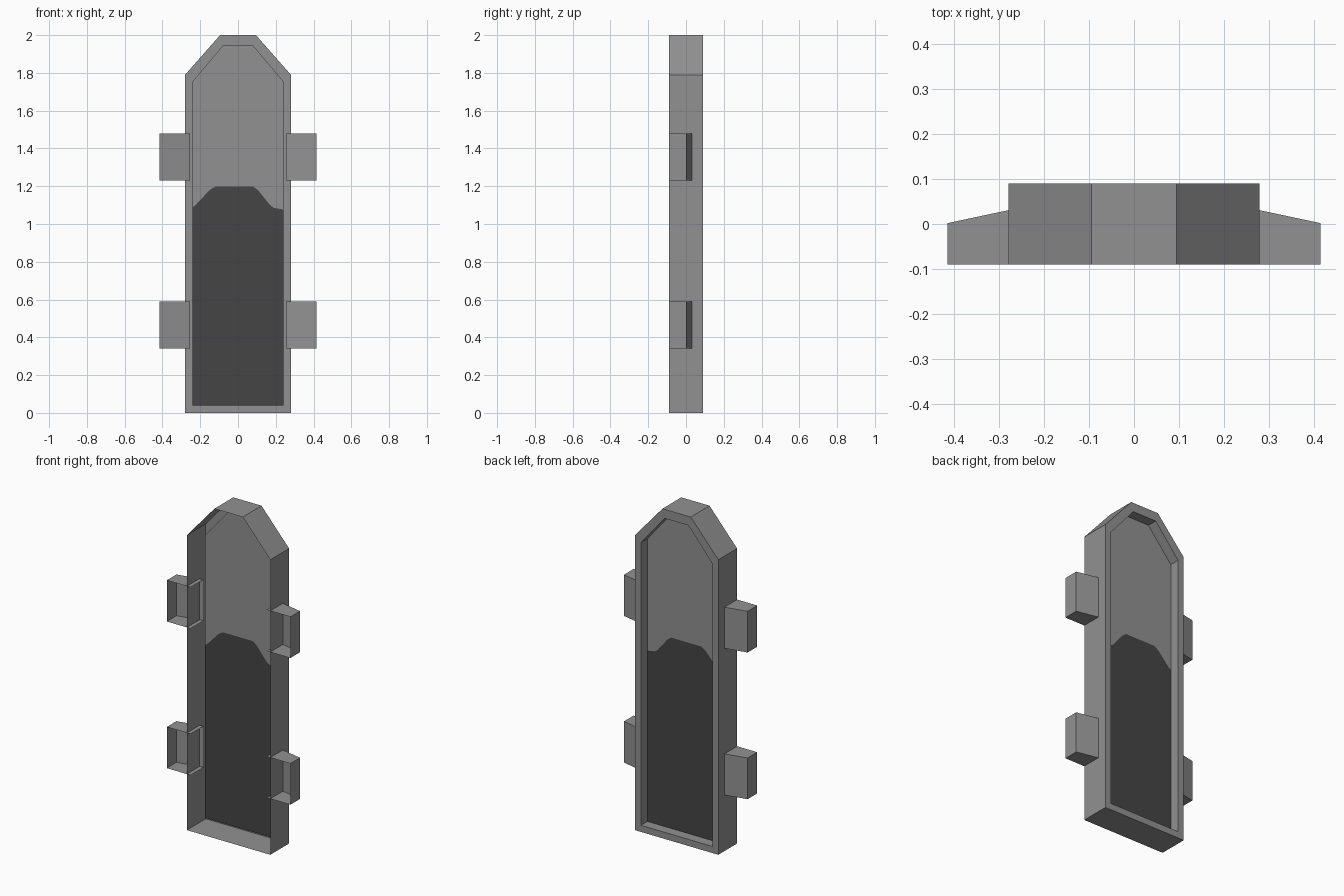
import bpy

if "Cube" in bpy.data.objects:
    bpy.data.objects.remove(bpy.data.objects["Cube"])


def material(name, v):
    m = bpy.data.materials.new(name)
    m.diffuse_color = (v, v, v, 1)
    m.use_nodes = True
    m.node_tree.nodes["Principled BSDF"].inputs["Base Color"].default_value = m.diffuse_color
    return m


grey = material("grey", 0.285)
charcoal = material("charcoal", 0.06)


def build(name, verts, faces, mat):
    me = bpy.data.meshes.new(name)
    me.from_pydata(verts, [], faces)
    me.materials.append(mat)
    ob = bpy.data.objects.new(name, me)
    bpy.context.collection.objects.link(ob)
    return ob


def outline(w, z0, z1, wt, zt):
    # Chamfer-topped outline, counter-clockwise seen from the front
    return [(-w, z0), (w, z0), (w, z1), (wt, zt), (-wt, zt), (-w, z1)]


outer = outline(0.28, 0.0, 1.79, 0.095, 2.0)
inner = outline(0.24, 0.04, 1.755, 0.08, 1.945)
PANEL_Y = 0.028

# Frame: side walls open at the front, flat back rim and recess walls
loops = [(outer, -0.09), (outer, 0.09), (inner, 0.09), (inner, PANEL_Y)]
verts = [(x, y, z) for pts, y in loops for x, z in pts]
faces = []
for k in range(len(loops) - 1):
    for i in range(6):
        j = (i + 1) % 6
        faces.append((k * 6 + i, k * 6 + 6 + i, k * 6 + 6 + j, k * 6 + j)[::-1])
build("frame", verts, faces, grey)

# Recessed panel, split along a stepped line: dark below, grey above
split = [(-0.24, 1.09), (-0.225, 1.10), (-0.15, 1.18), (-0.12, 1.198),
         (0.08, 1.198), (0.105, 1.18), (0.17, 1.10), (0.19, 1.085), (0.24, 1.077)]
lower = inner[:2] + split[::-1]
upper = split + inner[2:]
for name, pts, mat in (("lower_panel", lower, charcoal), ("upper_panel", upper, grey)):
    build(name, [(x, PANEL_Y, z) for x, z in pts],
          [tuple(range(len(pts)))[::-1]], mat)

# Side brackets: hollow wedges, open at the front and at the inner end
profile = [(0.255, 0.036), (0.415, 0.002), (0.415, -0.09), (0.255, -0.09)]
for name, z in (("lower_bracket", 0.34), ("upper_bracket", 1.23)):
    verts = [(x, y, z + h) for h in (0, 0.25) for x, y in profile]
    faces = [(0, 1, 2, 3), (7, 6, 5, 4), (0, 4, 5, 1), (1, 5, 6, 2)]
    ob = build(name, verts, faces, grey)
    ob.modifiers.new("mirror", "MIRROR").use_mirror_merge = False
